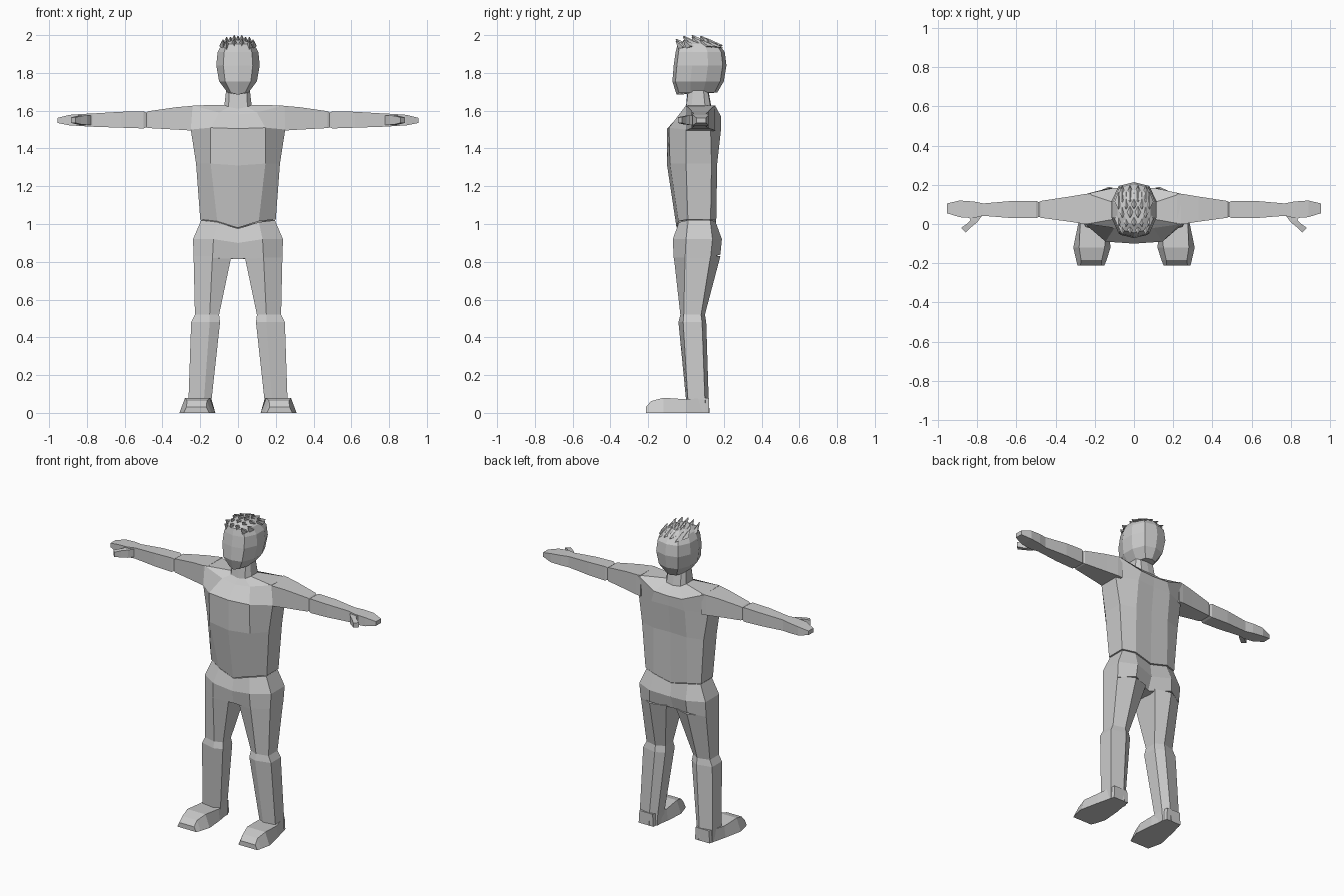
import bpy, bmesh

grey = bpy.data.materials.new("plain grey")
grey.diffuse_color = (0.6, 0.6, 0.6, 1)


def loft(name, rings, mirror=False):
    """Skin a list of equal-length point rings and cap both ends."""
    bm = bmesh.new()
    loops = [[bm.verts.new(p) for p in r] for r in rings]
    n = len(loops[0])
    for a, b in zip(loops, loops[1:]):
        for i in range(n):
            j = (i + 1) % n
            bm.faces.new((a[i], a[j], b[j], b[i]))
    bm.faces.new(loops[0][::-1])
    bm.faces.new(loops[-1])
    bmesh.ops.recalc_face_normals(bm, faces=bm.faces)
    me = bpy.data.meshes.new(name)
    bm.to_mesh(me)
    bm.free()
    me.materials.append(grey)
    ob = bpy.data.objects.new(name, me)
    bpy.context.collection.objects.link(ob)
    if mirror:
        ob.modifiers.new("mirror", 'MIRROR').use_mirror_merge = False
    return ob


def full(half):
    """Complete a ring from its +x half, front centre to back centre."""
    return half + [(-x, y, z) for x, y, z in half[-2:0:-1]]


# torso and neck
loft("torso", [full(r) for r in [
    [(0, -.05, .98), (.11, -.04, 1.015), (.20, .01, 1.025), (.20, .13, 1.025), (.12, .16, 1.02), (0, .155, .99)],
    [(0, -.10, 1.31), (.145, -.085, 1.32), (.222, .0, 1.32), (.222, .135, 1.32), (.12, .165, 1.32), (0, .16, 1.32)],
    [(0, -.10, 1.505), (.145, -.09, 1.51), (.25, .0, 1.50), (.25, .13, 1.50), (.12, .185, 1.50), (0, .18, 1.50)],
    [(0, -.03, 1.58), (.10, -.02, 1.59), (.24, .0, 1.628), (.24, .155, 1.625), (.10, .185, 1.57), (0, .185, 1.565)],
    [(0, .0, 1.61), (.05, .0, 1.62), (.072, .03, 1.63), (.072, .10, 1.63), (.05, .13, 1.62), (0, .135, 1.615)],
    [(0, .01, 1.73), (.045, .015, 1.73), (.06, .04, 1.73), (.06, .09, 1.73), (.045, .11, 1.73), (0, .115, 1.73)],
]])

# pelvis
loft("pelvis", [full(r) for r in [
    [(0, -.045, .975), (.11, -.037, 1.01), (.195, .012, 1.02), (.195, .128, 1.02), (.12, .155, 1.015), (0, .15, .985)],
    [(0, -.06, .90), (.13, -.07, .92), (.238, .0, .92), (.238, .14, .92), (.13, .19, .92), (0, .16, .90)],
    [(0, -.045, .815), (.135, -.065, .82), (.235, -.005, .82), (.235, .13, .82), (.135, .182, .84), (0, .13, .815)],
]])


# legs
def leg_ring(z, xi, xm, xo, yf, yo, yc, yb):
    return [(xi, yf + .02, z), (xm, yf, z), (xo, yo, z), (xo, yc, z), (xm, yb, z), (xi, yb - .03, z)]


loft("legs", [
    leg_ring(.83, .035, .135, .235, -.065, -.005, .13, .182),
    leg_ring(.52, .10, .15, .228, -.03, -.012, .08, .10),
    leg_ring(.48, .095, .15, .248, -.04, -.015, .085, .107),
    leg_ring(.07, .14, .18, .262, .0, .01, .10, .12),
    leg_ring(.0, .14, .18, .262, .0, .01, .10, .125),
], True)

# feet, lofted from heel to toe
loft("feet", [[(a, y, 0), (b, y, 0), (b - i, y, h), (a + i, y, h)] for y, a, b, h, i in [
    (.122, .15, .255, .08, .005), (.0, .13, .285, .072, .01),
    (-.12, .12, .31, .08, .03), (-.185, .14, .295, .062, .025),
    (-.213, .152, .288, .03, .015)]], True)

# arms and hands, lofted outwards
loft("arms", [[(x, y0, b), (x, y0, t), (x, y1, t), (x, y1, b)] for x, y0, y1, b, t in [
    (.22, .0, .155, 1.492, 1.628), (.25, .0, .153, 1.495, 1.625),
    (.33, .012, .14, 1.50, 1.618), (.475, .032, .118, 1.508, 1.597),
    (.485, .037, .112, 1.512, 1.590), (.50, .03, .118, 1.506, 1.597),
    (.62, .03, .118, 1.51, 1.594), (.77, .042, .105, 1.515, 1.585),
    (.82, .03, .115, 1.518, 1.583), (.89, .035, .12, 1.522, 1.578),
    (.955, .055, .105, 1.535, 1.562)]], True)

# thumbs
loft("thumbs", [[(x0, y0, b), (x0, y0, t), (x1, y1, t), (x1, y1, b)] for x0, y0, x1, y1, b, t in [
    (.77, .05, .85, .05, 1.525, 1.575), (.80, .01, .835, .02, 1.525, 1.575),
    (.83, -.015, .855, .0, 1.528, 1.572), (.86, -.043, .883, -.02, 1.535, 1.565)]], True)


# head
def head_ring(z, w, f, b, lift=0):
    d = b - f
    return full([(0, f, z - lift), (w * .68, f + d * .06, z), (w, f + d * .35, z),
                 (w, f + d * .65, z), (w * .68, b - d * .07, z), (0, b, z)])


loft("head", [
    head_ring(1.695, .055, -.05, .165, .01), head_ring(1.755, .10, -.072, .20),
    head_ring(1.84, .115, -.065, .214), head_ring(1.91, .108, -.055, .205),
    head_ring(1.952, .085, -.045, .175), head_ring(1.975, .05, .0, .13)])

# hair spikes swept forwards in staggered rows
rows = [(-.015, 1.948, 4), (.025, 1.962, 5), (.07, 1.968, 4), (.115, 1.963, 5), (.15, 1.95, 4)]
for r, (y, z, n) in enumerate(rows):
    for k in range(n):
        x = (k - (n - 1) / 2) * .04
        zz = z - 3.2 * x * x
        w = .019
        base = [(x - w, y, zz), (x, y + .05, zz - .004), (x + w, y, zz), (x, y - .025, zz - .012)]
        tip = [(x + (p[0] - x) * .1, y - .038 + (p[1] - y) * .1, zz + .033) for p in base]
        loft(f"hair_spike_{r}_{k}", [base, tip])
